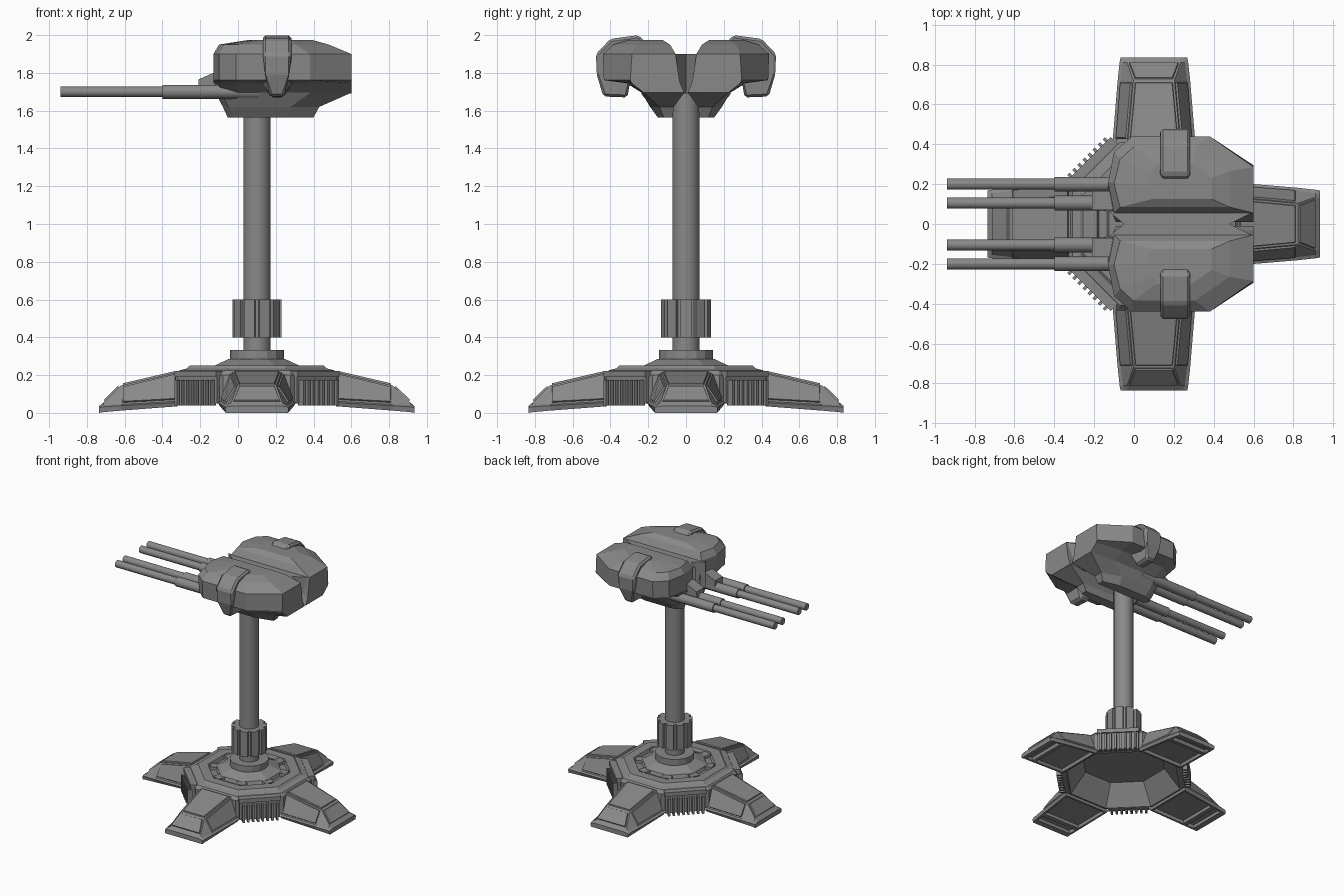
import bpy, bmesh, math
from mathutils import Matrix, Vector

if "Cube" in bpy.data.objects:
    bpy.data.objects.remove(bpy.data.objects["Cube"])

grey = bpy.data.materials.new("gunmetal_grey")
grey.use_nodes = True
COLOUR = (0.25, 0.25, 0.25, 1)
grey.diffuse_color = COLOUR
grey.node_tree.nodes["Principled BSDF"].inputs["Base Color"].default_value = COLOUR

CX = 0.1  # axis of the stand
AXIS = Matrix.Translation((CX, 0, 0))


def finish(bm, name, matrix=None, smooth=False):
    if matrix:
        bm.transform(matrix)
    bmesh.ops.recalc_face_normals(bm, faces=bm.faces)
    mesh = bpy.data.meshes.new(name)
    bm.to_mesh(mesh)
    bm.free()
    mesh.materials.append(grey)
    obj = bpy.data.objects.new(name, mesh)
    bpy.context.collection.objects.link(obj)
    if smooth:
        bpy.context.view_layer.objects.active = obj
        obj.select_set(True)
        bpy.ops.object.shade_smooth_by_angle(angle=math.radians(30))
        obj.select_set(False)
    return obj


def loft(rings):
    bm = bmesh.new()
    loops = [[bm.verts.new(p) for p in ring] for ring in rings]
    n = len(loops[0])
    for a, b in zip(loops, loops[1:]):
        for i in range(n):
            j = (i + 1) % n
            bm.faces.new((a[i], a[j], b[j], b[i]))
    bm.faces.new(loops[0])
    bm.faces.new(loops[-1])
    return bm


def ring(r, z, sides, turn=0.0):
    return [(r * math.cos(turn + math.tau * i / sides),
             r * math.sin(turn + math.tau * i / sides), z) for i in range(sides)]


def box(bm, lo, hi):
    size = Vector(hi) - Vector(lo)
    mid = (Vector(hi) + Vector(lo)) / 2
    bmesh.ops.create_cube(bm, size=1, matrix=Matrix.Translation(mid) @ Matrix.Diagonal((*size, 1)))


def lathe(name, profile, sides, turn=0.0, smooth=False):
    return finish(loft([ring(r, z, sides, turn) for r, z in profile]), name, AXIS, smooth)


def turned(degrees):
    return AXIS @ Matrix.Rotation(math.radians(degrees), 4, 'Z')


# Octagonal base, hollowed to a bowl underneath, with a ring channel on top
octa = 1 / math.cos(math.pi / 8)
base = [(.29, .2), (.4, .05), (.43, .06), (.43, .2), (.41, .225), (.37, .235),
        (.355, .25), (.285, .25), (.275, .225), (.235, .225), (.225, .25), (.15, .285)]
lathe("base_hub", [(r * octa, z) for r, z in base], 8, math.pi / 8)

# Blocks that divide the ring channel into slots
for k in range(8):
    bm = bmesh.new()
    box(bm, (.225, -.035, .21), (.29, .035, .248))
    finish(bm, "channel_block", turned(45 * k + 22.5))

# Column with its collars
lathe("column", [(.072, .25), (.072, 1.69)], 24, smooth=True)
lathe("lower_collar", [(.143, .26), (.143, .333)], 16)
teeth = 10
gear = []
for k in range(teeth):
    for part, r in ((0, .132), (.68, .132), (.72, .112), (.96, .112)):
        a = math.tau * (k + part - .34) / teeth
        gear.append((r * math.cos(a), r * math.sin(a)))
finish(loft([[(x, y, z) for x, y in gear] for z in (.4, .6)]), "fluted_collar", AXIS)


# Four splayed legs: stepped foot flange, raised panels, recessed underside
def leg_section(r, *half):
    return [(r, w, z) for w, z in half] + [(r, -w, z) for w, z in reversed(half)]


for k in range(4):
    bm = loft([
        leg_section(.42, (.195, .035), (.207, .055), (.19, .062), (.13, .215)),
        leg_section(.72, (.175, .012), (.182, .038), (.166, .045), (.103, .145)),
        leg_section(.812, (.167, .004), (.172, .032), (.155, .042), (.135, .055)),
        leg_section(.835, (.165, 0), (.168, .028), (.15, .034), (.13, .036))])
    bmesh.ops.recalc_face_normals(bm, faces=bm.faces)
    panels = [f for f in bm.faces if f.normal.z > .2 and f.calc_area() > .012]
    under = [f for f in bm.faces if f.normal.z < -.8 and f.calc_area() > .02]
    bmesh.ops.inset_individual(bm, faces=panels, thickness=.014, depth=0)
    bmesh.ops.inset_individual(bm, faces=panels, thickness=.004, depth=.009)
    bmesh.ops.inset_individual(bm, faces=under, thickness=.022, depth=0)
    bmesh.ops.inset_individual(bm, faces=under, thickness=.004, depth=-.025)
    finish(bm, "leg", turned(90 * k))

# Ribbed vents between the legs
for k in range(4):
    bm = bmesh.new()
    box(bm, (.41, -.15, .05), (.45, .15, .19))
    box(bm, (.4, -.155, .19), (.462, .155, .222))
    for i in range(8):
        y = -.126 + .036 * i
        box(bm, (.44, y - .008, .04), (.482, y + .008, .175))
    finish(bm, "vent", turned(45 + 90 * k))


# Turret: two mirrored armoured lobes, each overhanging a narrow keel
def lobe_outline(z, front, back, inner, outer, corner=.6):
    w = outer - inner
    c = min(.23, (back - front) * .3)
    return [(back, inner, z), (back, inner + corner * w, z), (back - c, outer, z),
            (front + c * .55, outer, z), (front + .03, inner + .8 * w, z),
            (front, inner + .4 * w, z), (front + .03, inner, z)]


LEVELS = [(1.565, -.055, .40, .07, .15), (1.62, -.08, .43, .065, .19),
          (1.695, -.12, .6, .01, .235, .95), (1.745, -.13, .6, .03, .315, .9),
          (1.762, -.13, .6, .035, .435, .65),
          (1.9, -.13, .6, .055, .44), (1.95, -.1, .48, .085, .385),
          (1.975, .06, .39, .125, .30)]
STRAP = [(.205, 1.95), (.25, 2.0), (.4, 1.98), (.477, 1.9), (.472, 1.79),
         (.438, 1.675), (.31, 1.67), (.295, 1.76)]

for side in (1, -1):
    flip = Matrix.Diagonal((1, side, 1, 1))
    finish(loft([lobe_outline(*lv) for lv in LEVELS]), "turret_lobe", flip)

    # Strap wrapped over the lobe, narrowing toward its lower end
    def edge(s):
        return [(.207 + s * (.075 if z > 1.75 else .036), y, z) for y, z in STRAP]
    strap = finish(loft([edge(-1), edge(1)]), "lobe_strap", flip)
    bevel = strap.modifiers.new("chamfer", 'BEVEL')
    bevel.width = .014
    bevel.segments = 1

    # Sloped gun mount
    mount = [(-.21, 1.7), (-.21, 1.765), (-.12, 1.805), (0, 1.805), (0, 1.7)]
    finish(loft([[(x, y, z) for x, z in mount] for y in (.07, .165)]), "gun_mount", flip)

    # Paired barrels with thicker sleeves
    for y in (.105, .2):
        lay = Matrix.Translation((0, y * side, 1.7)) @ Matrix.Rotation(-math.pi / 2, 4, 'Y')
        for name, r, start, end in (("barrel", .028, .38, .94), ("barrel_sleeve", .037, -.11, .4)):
            finish(loft([ring(r, start, 16), ring(r, end, 16)]), name, lay, True)

# Spine joining the lobes, notched at both ends
spine = [(-.13, .065), (-.05, 0), (-.13, -.065), (.6, -.06), (.48, 0), (.6, .06)]
finish(loft([[(x, y, z) for x, y in spine] for z in (1.69, 1.9)]), "turret_spine")
